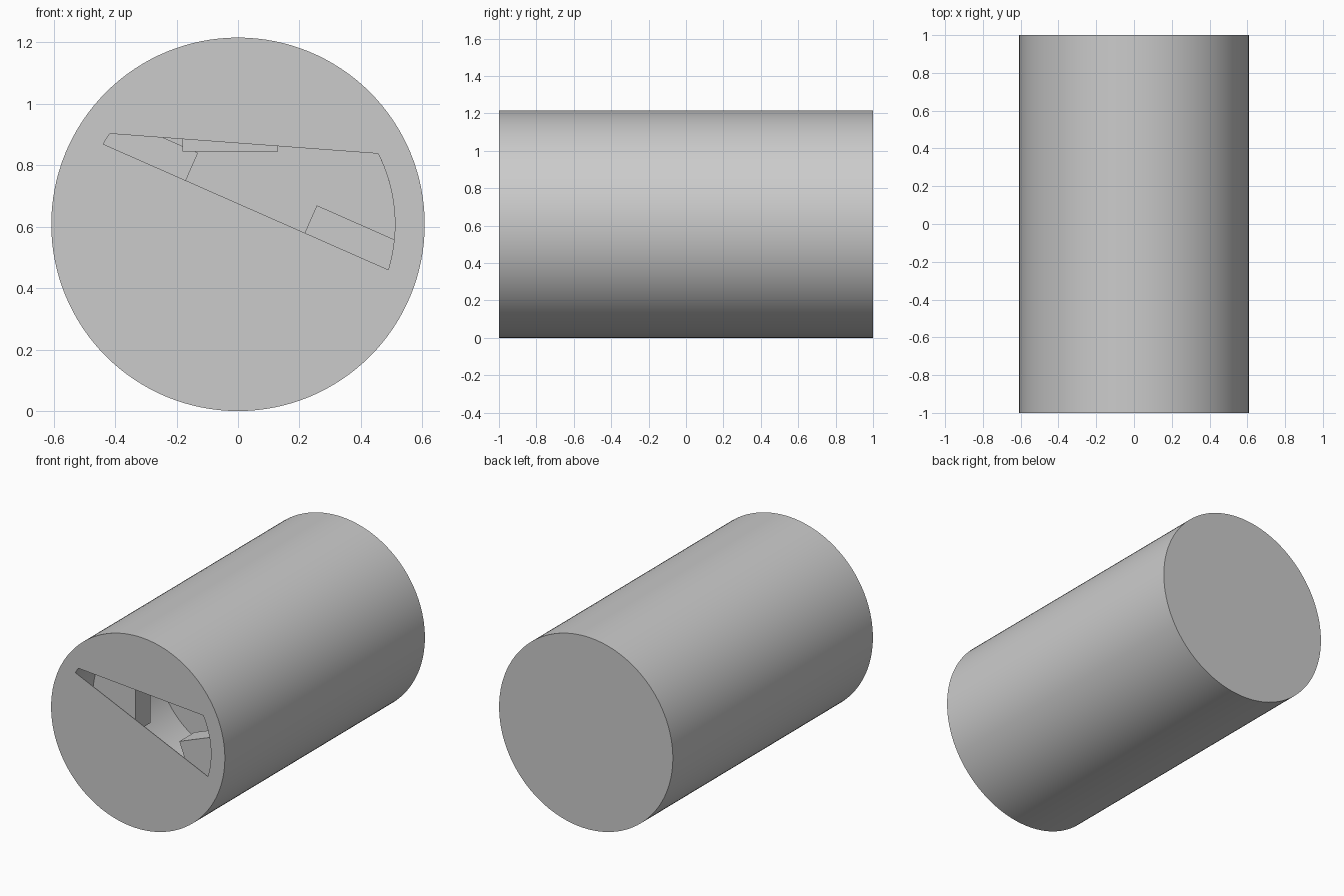
import bpy, bmesh
from math import sin, cos, pi, radians, atan2
from mathutils import Matrix, Vector

if "Cube" in bpy.data.objects:
    bpy.data.objects.remove(bpy.data.objects["Cube"])

R, BORE, CZ = 0.608, 0.511, 0.608   # outer radius, inner radius, axis height
N = 128


def prism(name, pts, y0, y1):
    """Extrude an x/z outline along y."""
    bm = bmesh.new()
    front = [bm.verts.new((x, y0, z)) for x, z in pts]
    back = [bm.verts.new((x, y1, z)) for x, z in pts]
    bm.faces.new(front)
    bm.faces.new(back[::-1])
    n = len(pts)
    for i in range(n):
        j = (i + 1) % n
        bm.faces.new((front[i], front[j], back[j], back[i]))
    bmesh.ops.recalc_face_normals(bm, faces=bm.faces)
    me = bpy.data.meshes.new(name)
    bm.to_mesh(me)
    bm.free()
    ob = bpy.data.objects.new(name, me)
    bpy.context.collection.objects.link(ob)
    return ob


def arc(r, a0, a1, n):
    return [(r * cos(a0 + (a1 - a0) * i / n), CZ + r * sin(a0 + (a1 - a0) * i / n))
            for i in range(n + 1)]


def smooth(ob):
    bpy.ops.object.select_all(action='DESELECT')
    ob.select_set(True)
    bpy.context.view_layer.objects.active = ob
    bpy.ops.object.shade_smooth_by_angle(angle=radians(30))


def cut(target, cutter):
    m = target.modifiers.new('cut', 'BOOLEAN')
    m.operation, m.object, m.solver = 'DIFFERENCE', cutter, 'EXACT'
    bpy.context.view_layer.objects.active = target
    bpy.ops.object.modifier_apply(modifier=m.name)
    bpy.data.objects.remove(cutter)


# Cylindrical housing with a closed back
housing = prism('housing', arc(R, 0, 2 * pi, N)[:-1], -1, 1)

# Hollow chamber behind a thin front plate
cut(housing, prism('chamber_cutter', arc(BORE, 0, 2 * pi, N)[:-1], -0.996, -0.08))


# Opening in the front plate: between two chords of the bore
def ang(x, z):
    return atan2(z - CZ, x)


right = arc(BORE, ang(0.49, 0.46), ang(0.46, 0.84), 16)
left = arc(BORE, ang(-0.42, 0.905), ang(-0.44, 0.87), 2)
cut(housing, prism('opening_cutter', right + left, -1.1, -0.99))
smooth(housing)


# Inner blocks reaching in from the chamber wall
def block(name, depth, angle, tip, lo, hi):
    """Radial block: inner end at tip, sides at lo/hi, pointing along angle."""
    c, s = cos(radians(angle)), sin(radians(angle))
    outline = [(tip, lo), (0.53, lo), (0.53, hi), (tip, hi)]
    pts = [(u * c - v * s, CZ + u * s + v * c) for u, v in outline]
    return prism(name, pts, -1 + depth, -1 + depth + 0.15)


block('front_left_block', 0.28, 180, 0.213, -0.16, 0.16)
block('front_top_block', 0.28, 90, 0.237, -0.13, 0.18)
block('rear_right_block', 0.56, -23.8, 0.21, -0.16, 0.16)
block('rear_left_block', 0.56, 156.2, 0.213, -0.16, 0.16)
block('rear_bottom_block', 0.54, -69, 0.235, -0.185, 0.13)
